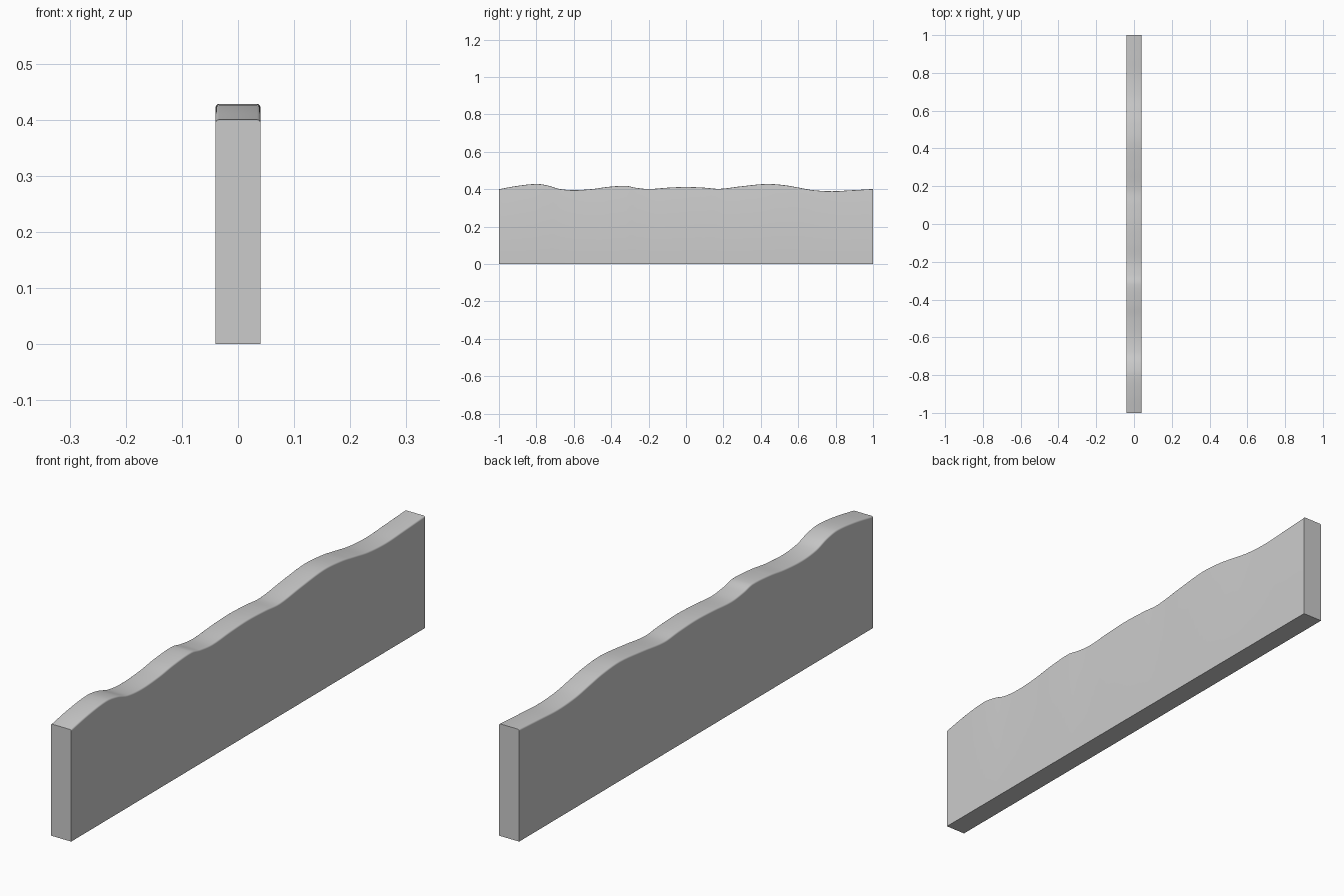
import bpy, bmesh, math

if "Cube" in bpy.data.objects:
    bpy.data.objects.remove(bpy.data.objects["Cube"])

HALF_W, R, STEPS = 0.04, 0.006, 5

# Wavy top edge: (y, height)
TOP = [(-1, .400), (-.9, .418), (-.8, .428), (-.74, .420), (-.68, .402), (-.6, .395),
       (-.5, .401), (-.42, .412), (-.32, .418), (-.27, .408), (-.2, .401), (-.1, .408),
       (0, .412), (.1, .408), (.18, .402), (.3, .416), (.43, .428), (.53, .421),
       (.6, .409), (.68, .395), (.78, .389), (.88, .394), (1, .401)]


def smooth_curve(pts, steps):
    """Cubic Hermite interpolation through uneven y positions."""
    n = len(pts)
    slope = []
    for i in range(n):
        a, b = pts[max(i - 1, 0)], pts[min(i + 1, n - 1)]
        slope.append((b[1] - a[1]) / (b[0] - a[0]))
    out = []
    for i in range(n - 1):
        (y0, z0), (y1, z1) = pts[i], pts[i + 1]
        d = y1 - y0
        for s in range(steps):
            t = s / steps
            z = ((2*t**3 - 3*t**2 + 1) * z0 + (t**3 - 2*t**2 + t) * d * slope[i]
                 + (3*t**2 - 2*t**3) * z1 + (t**3 - t**2) * d * slope[i + 1])
            out.append((y0 + d * t, z))
    return out + [pts[-1]]


def section(h):
    """Cross-section with rounded top corners."""
    arc = [(HALF_W - R + R * math.cos(a), h - R + R * math.sin(a))
           for a in (math.pi / 2 * k / 4 for k in range(5))]
    return [(HALF_W, 0)] + arc + [(-x, z) for x, z in reversed(arc)] + [(-HALF_W, 0)]


# Loft the cross-section along the wall
bm = bmesh.new()
rings = [[bm.verts.new((x, y, z)) for x, z in section(h)]
         for y, h in smooth_curve(TOP, STEPS)]
n = len(rings[0])
for a, b in zip(rings, rings[1:]):
    for i in range(n):
        j = (i + 1) % n
        bm.faces.new((a[i], a[j], b[j], b[i]))
bm.faces.new(rings[0])
bm.faces.new(rings[-1])
bmesh.ops.recalc_face_normals(bm, faces=bm.faces)

mesh = bpy.data.meshes.new("wavy_wall")
bm.to_mesh(mesh)
bm.free()
wall = bpy.data.objects.new("wavy_wall", mesh)
bpy.context.collection.objects.link(wall)
bpy.context.view_layer.objects.active = wall
wall.select_set(True)
bpy.ops.object.shade_smooth_by_angle(angle=math.radians(35))
